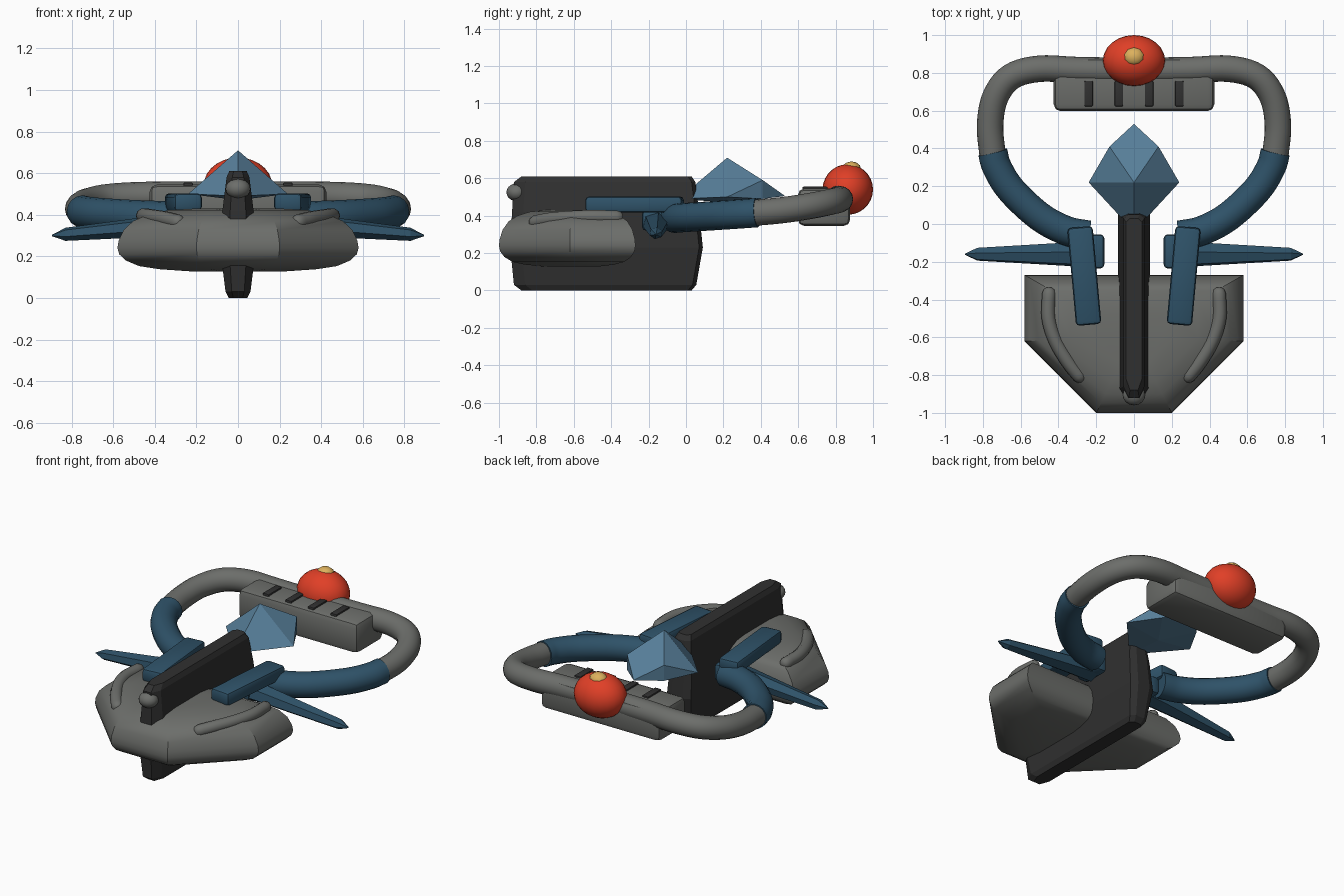
import bpy, bmesh, math
from mathutils import Vector, Matrix

if "Cube" in bpy.data.objects:
    bpy.data.objects.remove(bpy.data.objects["Cube"])


def material(name, rgb):
    m = bpy.data.materials.new(name)
    m.diffuse_color = (*rgb, 1)
    m.use_nodes = True
    m.node_tree.nodes["Principled BSDF"].inputs["Base Color"].default_value = m.diffuse_color
    return m


GREY = material("grey", (0.15, 0.155, 0.145))
BLACK = material("black", (0.03, 0.03, 0.03))
NAVY = material("dark blue", (0.028, 0.085, 0.14))
STEEL = material("light blue", (0.095, 0.21, 0.32))
RED = material("red orange", (0.75, 0.05, 0.02))
GOLD = material("gold", (0.72, 0.44, 0.11))


def finish(name, bm, mat, angle=None):
    bmesh.ops.recalc_face_normals(bm, faces=bm.faces)
    me = bpy.data.meshes.new(name)
    bm.to_mesh(me)
    bm.free()
    me.materials.append(mat)
    ob = bpy.data.objects.new(name, me)
    bpy.context.collection.objects.link(ob)
    if angle:
        bpy.ops.object.select_all(action='DESELECT')
        ob.select_set(True)
        bpy.context.view_layer.objects.active = ob
        bpy.ops.object.shade_smooth_by_angle(angle=math.radians(angle))
    return ob


def loft(name, rings, mat, angle=None):
    """Skin a list of equal-length point rings and cap both ends."""
    bm = bmesh.new()
    vs = [[bm.verts.new(p) for p in r] for r in rings]
    n = len(vs[0])
    for a, b in zip(vs, vs[1:]):
        for i in range(n):
            bm.faces.new((a[i], a[(i + 1) % n], b[(i + 1) % n], b[i]))
    bm.faces.new(vs[0])
    bm.faces.new(vs[-1])
    return finish(name, bm, mat, angle)


def box(name, loc, size, mat, bevel=0.0, rot=0.0, tilt=0.0):
    bm = bmesh.new()
    bmesh.ops.create_cube(bm, size=1)
    bmesh.ops.scale(bm, vec=size, verts=bm.verts)
    if bevel:
        bmesh.ops.bevel(bm, geom=bm.edges[:], offset=bevel, segments=2,
                        profile=0.5, affect='EDGES')
    bm.transform(Matrix.Translation(loc) @ Matrix.Rotation(rot, 4, 'Z')
                 @ Matrix.Rotation(tilt, 4, 'X'))
    return finish(name, bm, mat, 35)


def ball(name, loc, radii, mat, u=24, v=14):
    bm = bmesh.new()
    bmesh.ops.create_uvsphere(bm, u_segments=u, v_segments=v, radius=1)
    bm.transform(Matrix.Translation(loc) @ Matrix.Diagonal((*radii, 1)))
    return finish(name, bm, mat, 40)


def smooth_path(pts, steps=5):
    """Catmull-Rom interpolation through the control points."""
    p = [Vector(q) for q in pts]
    p = [2 * p[0] - p[1]] + p + [2 * p[-1] - p[-2]]
    out = []
    for a, b, c, d in zip(p, p[1:], p[2:], p[3:]):
        for k in range(steps):
            t = k / steps
            out.append(0.5 * (2 * b + (c - a) * t + (2 * a - 5 * b + 4 * c - d) * t * t
                              + (3 * b - a - 3 * c + d) * t ** 3))
    return out + [p[-2]]


def tube(name, pts, radius, mat, sides=16, round_ends=False):
    path = smooth_path(pts)
    rings = []

    def ring(c, d, r):
        side = d.cross(Vector((0, 0, 1))).normalized()
        up = side.cross(d)
        return [c + r * (math.cos(a) * side + math.sin(a) * up)
                for a in (2 * math.pi * i / sides for i in range(sides))]
    last = len(path) - 1
    for i, c in enumerate(path):
        d = (path[min(i + 1, last)] - path[max(i - 1, 0)]).normalized()
        if round_ends and i == 0:
            rings += [ring(c - d * radius * e, d, radius * f) for e, f in ((.9, .4), (.6, .8))]
        rings.append(ring(c, d, radius))
        if round_ends and i == last:
            rings += [ring(c + d * radius * e, d, radius * f) for e, f in ((.6, .8), (.9, .4))]
    return loft(name, rings, mat, 40)


# Hull: polygonal plan, domed above and below
plan = [(-.58, -.27), (-.58, -.62), (-.2, -1), (.2, -1), (.58, -.62), (.58, -.27)]
levels = [(.4, .128), (.65, .138), (.82, .153), (.93, .18), (.985, .21), (1, .24),
          (.99, .275), (.95, .325), (.87, .37), (.75, .40), (.58, .422), (.35, .43)]
loft("hull", [[(x * s, -.6 + (y + .6) * s, z) for x, y in plan] for s, z in levels], GREY, 32)

# Keel: tall chamfered blade, widest below the middle
keel = []
for z, w, y0, y1 in [(0, .045, -.88, .03), (.03, .06, -.92, .055), (.23, .085, -.94, .09),
                     (.42, .075, -.93, .07), (.58, .055, -.92, .05), (.61, .042, -.88, .03)]:
    c = w * .5
    keel.append([(-w + c, y0, z), (w - c, y0, z), (w, y0 + .06, z), (w, y1 - .02, z),
                 (w - c, y1, z), (-w + c, y1, z), (-w, y1 - .02, z), (-w, y0 + .06, z)])
loft("keel", keel, BLACK)

# Nose knob
ball("nose_knob", (0, -.905, .525), (.06, .055, .048), GREY, 16, 10)

# Faceted canopy
bm = bmesh.new()
for p in [(0, .22, .71), (0, .53, .505), (.13, .41, .59), (-.13, .41, .59), (.13, .41, .49),
          (-.13, .41, .49), (.24, .22, .5), (-.24, .22, .5), (0, -.04, .49), (0, .22, .47)]:
    bm.verts.new(p)
bmesh.ops.convex_hull(bm, input=bm.verts)
finish("canopy", bm, STEEL)

for s, side in ((-1, "left"), (1, "right")):
    # Loop frame: blue front arm and grey rear arm
    tube(side + "_front_arm", [(s * .24, -.06, .385), (s * .36, -.035, .388), (s * .5, .04, .393),
                               (s * .65, .18, .402), (s * .725, .30, .41), (s * .748, .38, .416)],
         .078, NAVY)
    tube(side + "_rear_arm", [(s * .748, .36, .415), (s * .762, .52, .43), (s * .735, .67, .453),
                              (s * .65, .78, .475), (s * .5, .822, .487), (s * .3, .815, .49),
                              (0, .81, .49)], .07, GREY)
    # Shoulder block linking arm to hull
    box(side + "_shoulder", (s * .263, -.275, .46), (.135, .52, .085), NAVY, .02, -s * .09)
    box(side + "_fin_root", (s * .2, -.145, .375), (.085, .18, .11), NAVY, .02)
    # Side fin: tapering hexagonal spike
    fin = []
    for x, z, w, h in [(.18, .362, .075, .062), (.32, .352, .068, .055),
                       (.83, .306, .036, .032), (.895, .30, .003, .003)]:
        fin.append([(s * x, -.16 + w * math.cos(a), z + h * math.sin(a))
                    for a in (math.pi / 3 * i + .35 for i in range(6))])
    loft(side + "_fin", fin, NAVY)
    # Curved hand rail on the hull
    tube(side + "_rail", [(s * .45, -.37, .392), (s * .452, -.5, .395), (s * .415, -.62, .39),
                          (s * .35, -.73, .38), (s * .29, -.805, .365)], .037, GREY, 10, True)

# Rear engine box with dark vents
box("rear_box", (0, .738, .445), (.85, .28, .2), GREY, .035)
for x in (-.24, -.08, .08, .24):
    box("vent", (x, .69, .54), (.045, .135, .03), BLACK, .006)

# Beacon with gold cap
ball("beacon", (0, .865, .54), (.165, .135, .135), RED)
ball("beacon_cap", (0, .885, .648), (.058, .052, .042), GOLD, 10, 6)
